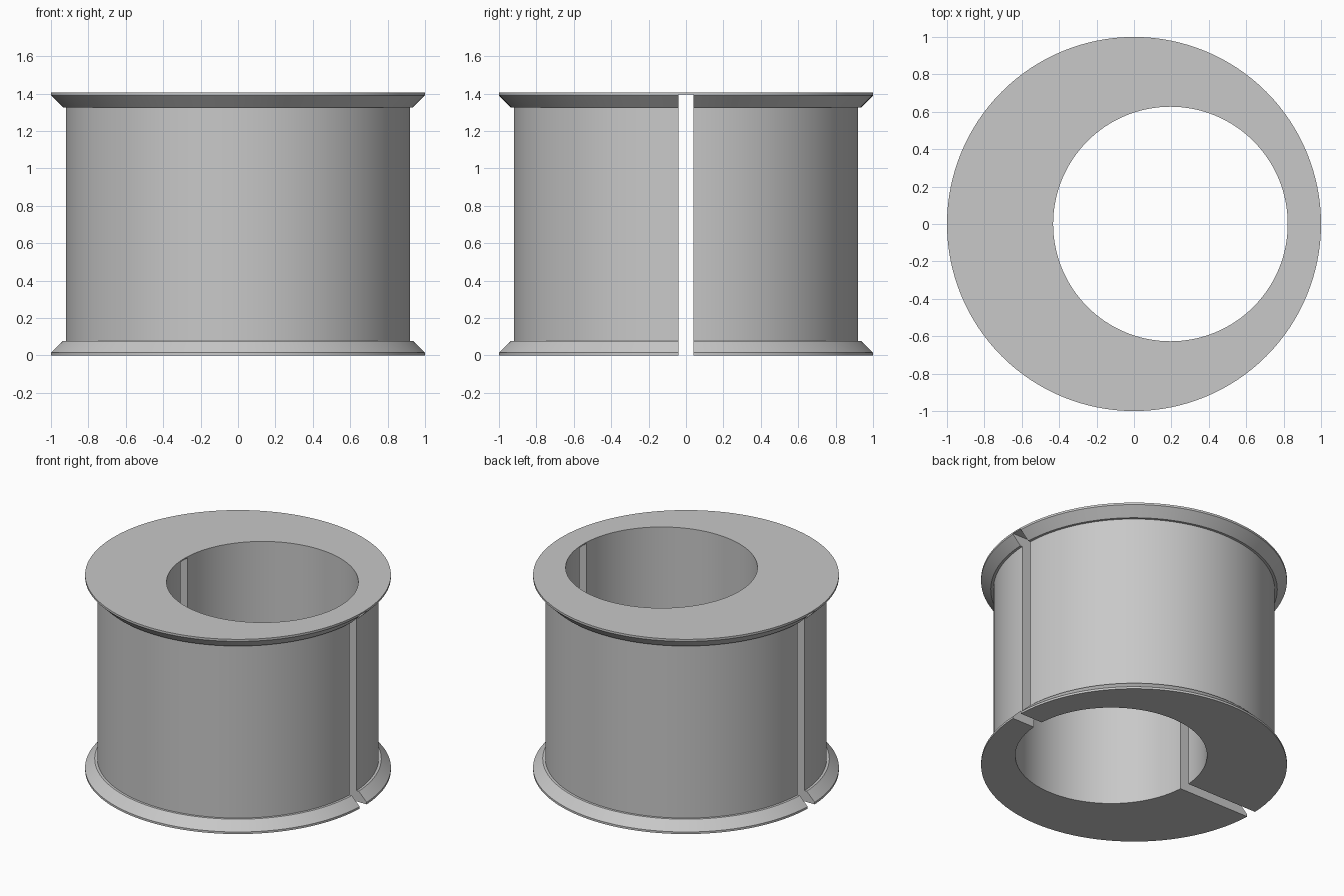
import bpy
import bmesh
from math import cos, sin, tau, radians

old = bpy.data.objects.get("Cube")
if old:
    bpy.data.objects.remove(old, do_unlink=True)

HEIGHT, LIP, FLANGE = 1.405, 0.015, 0.078
RIM, SHOULDER, BODY = 1.0, 0.937, 0.92
BORE_X, BORE_R = 0.195, 0.627
SLOT_W, SLOT_TOP = 0.08, 1.396
SEGMENTS = 128

grey = bpy.data.materials.new("plain grey")
grey.use_nodes = True
colour = (0.58, 0.58, 0.58, 1)
grey.diffuse_color = colour
grey.node_tree.nodes["Principled BSDF"].inputs["Base Color"].default_value = colour


def lathe(name, profile, centre_x=0):
    """Closed solid turned from (radius, height) pairs, bottom to top."""
    bm = bmesh.new()
    rings = []
    for r, z in profile:
        rings.append([bm.verts.new((centre_x + r * cos(tau * i / SEGMENTS),
                                    r * sin(tau * i / SEGMENTS), z))
                      for i in range(SEGMENTS)])
    for low, high in zip(rings, rings[1:]):
        for i in range(SEGMENTS):
            j = (i + 1) % SEGMENTS
            bm.faces.new((low[i], low[j], high[j], high[i]))
    bm.faces.new(rings[0][::-1])
    bm.faces.new(rings[-1])
    return finish(name, bm)


def finish(name, bm):
    mesh = bpy.data.meshes.new(name)
    bm.to_mesh(mesh)
    bm.free()
    mesh.materials.append(grey)
    obj = bpy.data.objects.new(name, mesh)
    bpy.context.collection.objects.link(obj)
    return obj


def cut(target, cutter):
    mod = target.modifiers.new(cutter.name, "BOOLEAN")
    mod.operation = "DIFFERENCE"
    mod.solver = "EXACT"
    mod.object = cutter
    bpy.context.view_layer.objects.active = target
    bpy.ops.object.modifier_apply(modifier=mod.name)
    bpy.data.objects.remove(cutter, do_unlink=True)


# Flanged body: the upper flange mirrors the lower one
lower = [(RIM, 0), (RIM, LIP), (SHOULDER, FLANGE), (BODY, FLANGE)]
upper = [(r, HEIGHT - z) for r, z in reversed(lower)]
spool = lathe("flanged_bushing", lower + upper)

# Off-centre bore
cut(spool, lathe("bore_cutter", [(BORE_R, -0.1), (BORE_R, HEIGHT + 0.1)], BORE_X))

# Slot through both side walls, leaving a thin skin at the top
bm = bmesh.new()
bmesh.ops.create_cube(bm, size=1)
bmesh.ops.scale(bm, vec=(3, SLOT_W, SLOT_TOP + 0.1), verts=bm.verts)
bmesh.ops.translate(bm, vec=(0, 0, (SLOT_TOP - 0.1) / 2), verts=bm.verts)
cut(spool, finish("slot_cutter", bm))

# Smooth walls with sharp edges
bpy.ops.object.select_all(action="DESELECT")
spool.select_set(True)
bpy.context.view_layer.objects.active = spool
bpy.ops.object.shade_smooth_by_angle(angle=radians(25))
